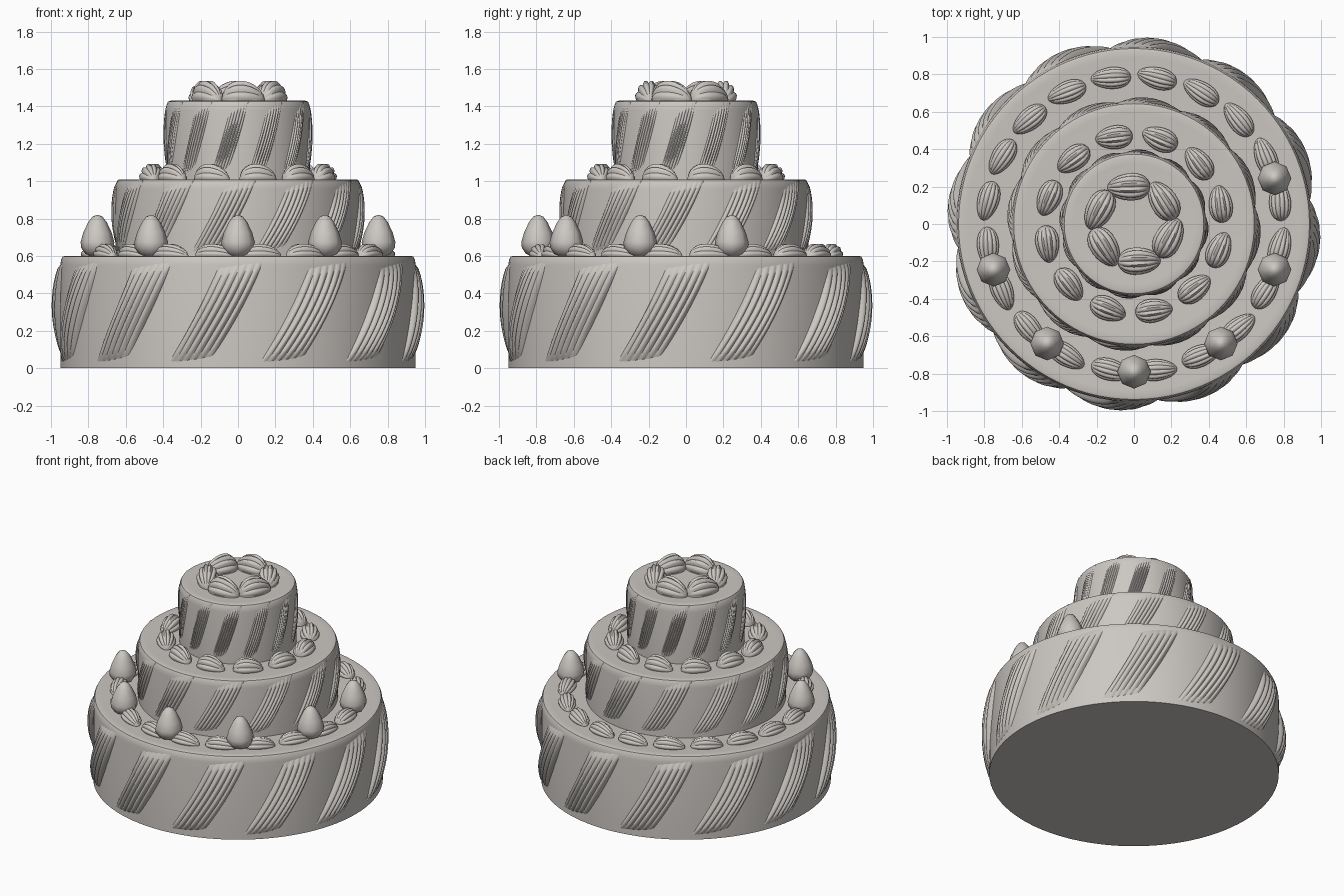
import bpy, bmesh
from math import sin, cos, pi, radians

cube = bpy.data.objects.get("Cube")
if cube:
    bpy.data.objects.remove(cube, do_unlink=True)

icing = bpy.data.materials.new("warm grey icing")
icing.use_nodes = True
COLOUR = (0.6, 0.57, 0.54, 1)
icing.diffuse_color = COLOUR
icing.node_tree.nodes["Principled BSDF"].inputs["Base Color"].default_value = COLOUR


def finish(bm, name, angle=40):
    """Turn a bmesh into a smooth shaded object."""
    bmesh.ops.recalc_face_normals(bm, faces=bm.faces)
    mesh = bpy.data.meshes.new(name)
    bm.to_mesh(mesh)
    bm.free()
    mesh.materials.append(icing)
    obj = bpy.data.objects.new(name, mesh)
    bpy.context.collection.objects.link(obj)
    bpy.ops.object.select_all(action='DESELECT')
    obj.select_set(True)
    bpy.context.view_layer.objects.active = obj
    bpy.ops.object.shade_smooth_by_angle(angle=radians(angle))
    return obj


def skin(bm, rows, closed):
    """Bridge rows of vertices with quads."""
    for a, b in zip(rows, rows[1:]):
        n = len(a)
        for i in range(n if closed else n - 1):
            j = (i + 1) % n
            bm.faces.new((a[i], a[j], b[j], b[i]))


def revolve(name, profile, sides, x=0, y=0, z=0, angle=40):
    """Closed turned solid; the first and last rings are capped."""
    bm = bmesh.new()
    rows = [[bm.verts.new((x + r * cos(2 * pi * i / sides),
                           y + r * sin(2 * pi * i / sides), z + h))
             for i in range(sides)] for r, h in profile]
    skin(bm, rows, True)
    bm.faces.new(rows[0])
    bm.faces.new(rows[-1])
    return finish(bm, name, angle)


def swags(name, radius, bulge, z0, z1, count=12, ridges=6):
    """Slanted, combed icing strips around a tier."""
    bm = bmesh.new()
    across, along = ridges * 6, 16
    for k in range(count):
        rows = []
        for j in range(along + 1):
            v = j / along
            mid = radians(-106 + 17 * (1.25 * v - 0.25 * v * v)) + 2 * pi * k / count
            row = []
            for i in range(across + 1):
                u = 2 * i / across - 1
                comb = abs(sin(pi * ridges * i / across))
                swell = max(0, sin(pi * v)) ** 0.55 * (1 - u * u) ** 0.4
                r = radius - 0.006 + swell * (bulge + 0.006 - 0.25 * (bulge + 0.02) * (1 - comb))
                a = mid + radians(7.5) * u
                z = z0 + (z1 - z0) * v + 0.015 * u
                row.append(bm.verts.new((r * cos(a), r * sin(a), z)))
            rows.append(row)
        skin(bm, rows, False)
    return finish(bm, name, 50)


def shells(name, count, first, ring, z, length, width, height):
    """Ring of piped shells with grooves running lengthwise."""
    bm = bmesh.new()
    sides, steps = 48, 12
    for k in range(count):
        a = radians(first) + 2 * pi * k / count
        turn = a + radians(-6)
        rows = []
        for j in range(steps + 1):
            t = pi * (0.02 + 0.96 * j / steps)
            fat = sin(t) * (1 + 0.15 * cos(t))
            along = -cos(t) * length / 2
            row = []
            for i in range(sides):
                b = 2 * pi * i / sides
                groove = 0.86 + 0.14 * abs(sin(6 * b))
                out = fat * groove * cos(b) * width / 2
                up = fat * groove * sin(b) * height
                row.append(bm.verts.new((ring * cos(a) + out * cos(turn) - along * sin(turn),
                                         ring * sin(a) + out * sin(turn) + along * cos(turn),
                                         z + max(up, -0.02))))
            rows.append(row)
        skin(bm, rows, True)
        bm.faces.new(rows[0])
        bm.faces.new(rows[-1])
    return finish(bm, name, 50)


def tier(name, radius, z0, z1):
    """Round cake layer with a softened top edge."""
    revolve(name, [(radius, z0), (radius, z1 - 0.05), (radius - 0.004, z1 - 0.02),
                   (radius - 0.012, z1 - 0.004), (radius - 0.025, z1),
                   (radius - 0.06, z1 - 0.003)], 96)


# Cake layers
tier("bottom_tier", 0.95, 0, 0.6)
tier("middle_tier", 0.655, 0.59, 1.01)
tier("top_tier", 0.385, 1.0, 1.43)

# Combed icing strips
swags("bottom_swags", 0.95, 0.05, 0.035, 0.56)
swags("middle_swags", 0.655, 0.025, 0.62, 0.99)
swags("top_swags", 0.385, 0.015, 1.03, 1.41)

# Piped shells
shells("bottom_shells", 20, 9, 0.79, 0.597, 0.215, 0.12, 0.07)
shells("middle_shells", 12, 13, 0.475, 1.005, 0.2, 0.13, 0.09)
shells("top_shells", 6, 38, 0.2, 1.43, 0.23, 0.15, 0.11)

# Berries along the front of the bottom tier
berry = [(0.04, 0), (0.066, 0.012), (0.088, 0.045), (0.09, 0.075), (0.076, 0.125),
         (0.05, 0.18), (0.027, 0.21), (0.008, 0.218)]
for n, step in enumerate(range(-4, 2)):
    a = radians(-18 + 36 * step)
    if step == 1:
        a = radians(18)
    revolve(f"berry_{n + 1}", berry, 8, 0.79 * cos(a), 0.79 * sin(a), 0.6, 60)
